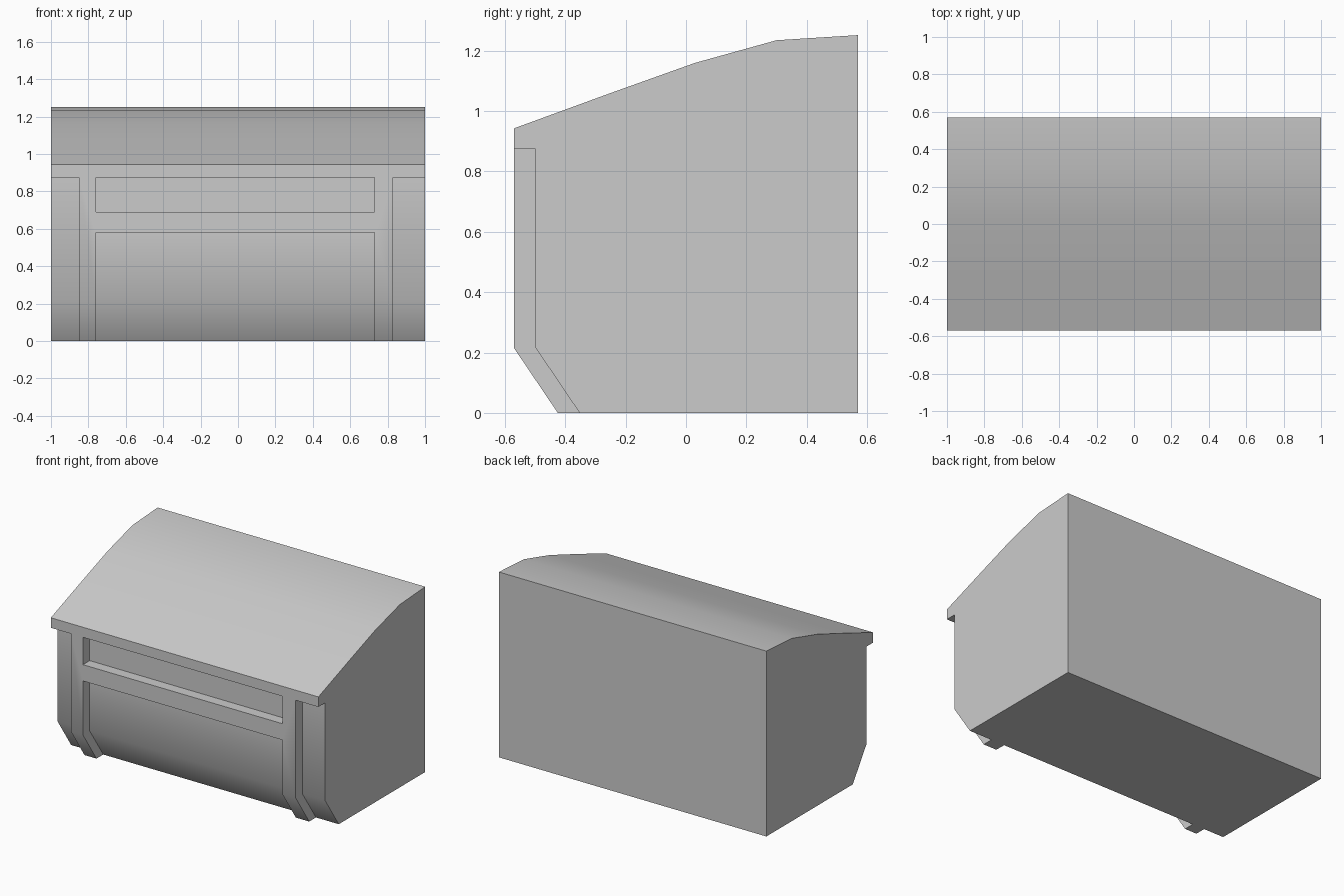
import bpy, bmesh, math

if "Cube" in bpy.data.objects:
    bpy.data.objects.remove(bpy.data.objects["Cube"])


def prism(name, profile, x0, x1):
    """Extrude a (y, z) profile along x."""
    bm = bmesh.new()
    face = bm.faces.new([bm.verts.new((x0, y, z)) for y, z in profile])
    ext = bmesh.ops.extrude_face_region(bm, geom=[face])
    verts = [g for g in ext["geom"] if isinstance(g, bmesh.types.BMVert)]
    bmesh.ops.translate(bm, verts=verts, vec=(x1 - x0, 0, 0))
    bmesh.ops.recalc_face_normals(bm, faces=bm.faces)
    mesh = bpy.data.meshes.new(name)
    bm.to_mesh(mesh)
    bm.free()
    obj = bpy.data.objects.new(name, mesh)
    bpy.context.collection.objects.link(obj)
    return obj


# Cabinet body with sloped, gently curved lid and chamfered front foot
body = prism("cabinet_body", [
    (-0.425, 0), (-0.57, 0.215), (-0.57, 0.943), (-0.25, 1.06),
    (0.03, 1.16), (0.3, 1.235), (0.57, 1.252), (0.57, 0)], -1, 1)


def panel(top):
    """Recess profile following the front face, 0.07 deep."""
    return [(-0.7, -0.1), (-0.285, -0.1), (-0.498, 0.215), (-0.498, top), (-0.7, top)]


slot = [(-0.7, 0.69), (-0.498, 0.69), (-0.498, 0.875), (-0.7, 0.875)]

# Recesses: both outer edges, large lower panel, narrow upper slot
cuts = [
    ("left_recess", panel(0.875), -1.1, -0.85),
    ("right_recess", panel(0.875), 0.83, 1.1),
    ("lower_recess", panel(0.58), -0.76, 0.73),
    ("upper_recess", slot, -0.76, 0.73),
]
bpy.context.view_layer.objects.active = body
body.select_set(True)
for name, profile, x0, x1 in cuts:
    cutter = prism(name, profile, x0, x1)
    cutter.hide_render = True
    mod = body.modifiers.new(name, 'BOOLEAN')
    mod.operation = 'DIFFERENCE'
    mod.solver = 'EXACT'
    mod.object = cutter
    bpy.ops.object.modifier_apply(modifier=mod.name)
    bpy.data.objects.remove(cutter)

# Smooth the lid and the front bend, keep the other edges crisp
bpy.ops.object.shade_smooth_by_angle(angle=math.radians(40))
